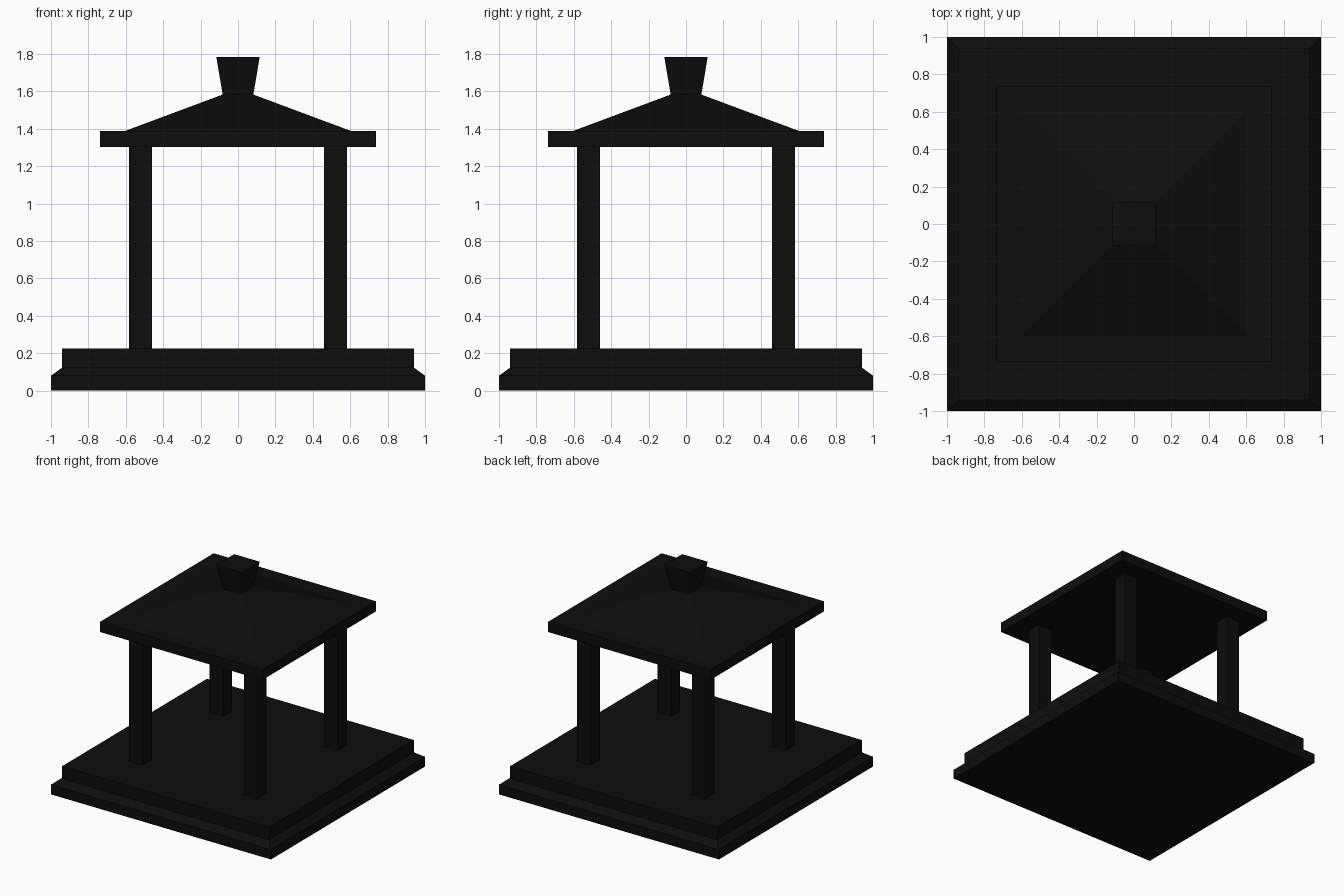
import bpy
import bmesh

if "Cube" in bpy.data.objects:
    bpy.data.objects.remove(bpy.data.objects["Cube"])

black = bpy.data.materials.new("black_paint")
black.diffuse_color = (0.004, 0.004, 0.004, 1)
black.use_nodes = True
black.node_tree.nodes["Principled BSDF"].inputs["Base Color"].default_value = black.diffuse_color


def square_loft(name, profile, center=(0, 0)):
    """Stack square rings given as (half width, height), capped at both ends."""
    bm = bmesh.new()
    rings = []
    for h, z in profile:
        rings.append([bm.verts.new((sx * h, sy * h, z))
                      for sx, sy in ((-1, -1), (1, -1), (1, 1), (-1, 1))])
    for low, high in zip(rings, rings[1:]):
        for i in range(4):
            j = (i + 1) % 4
            bm.faces.new((low[i], low[j], high[j], high[i]))
    bm.faces.new(rings[0][::-1])
    bm.faces.new(rings[-1])
    mesh = bpy.data.meshes.new(name)
    bm.to_mesh(mesh)
    bm.free()
    mesh.materials.append(black)
    obj = bpy.data.objects.new(name, mesh)
    obj.location = (center[0], center[1], 0)
    bpy.context.collection.objects.link(obj)
    return obj


# Stepped base with a sloped shoulder
square_loft("base", [(1.0, 0), (1.0, 0.08), (0.94, 0.123), (0.94, 0.225)])

# Four corner posts
for side_y, y in (("front", -0.522), ("back", 0.522)):
    for side_x, x in (("left", -0.522), ("right", 0.522)):
        square_loft(f"{side_y}_{side_x}_post",
                    [(0.061, 0.225), (0.061, 1.304)], (x, y))

# Roof slab with a hipped top
square_loft("roof", [(0.737, 1.304), (0.737, 1.388), (0.605, 1.388), (0.082, 1.583)])

# Flared finial cap
square_loft("finial", [(0.082, 1.583), (0.116, 1.784)])
